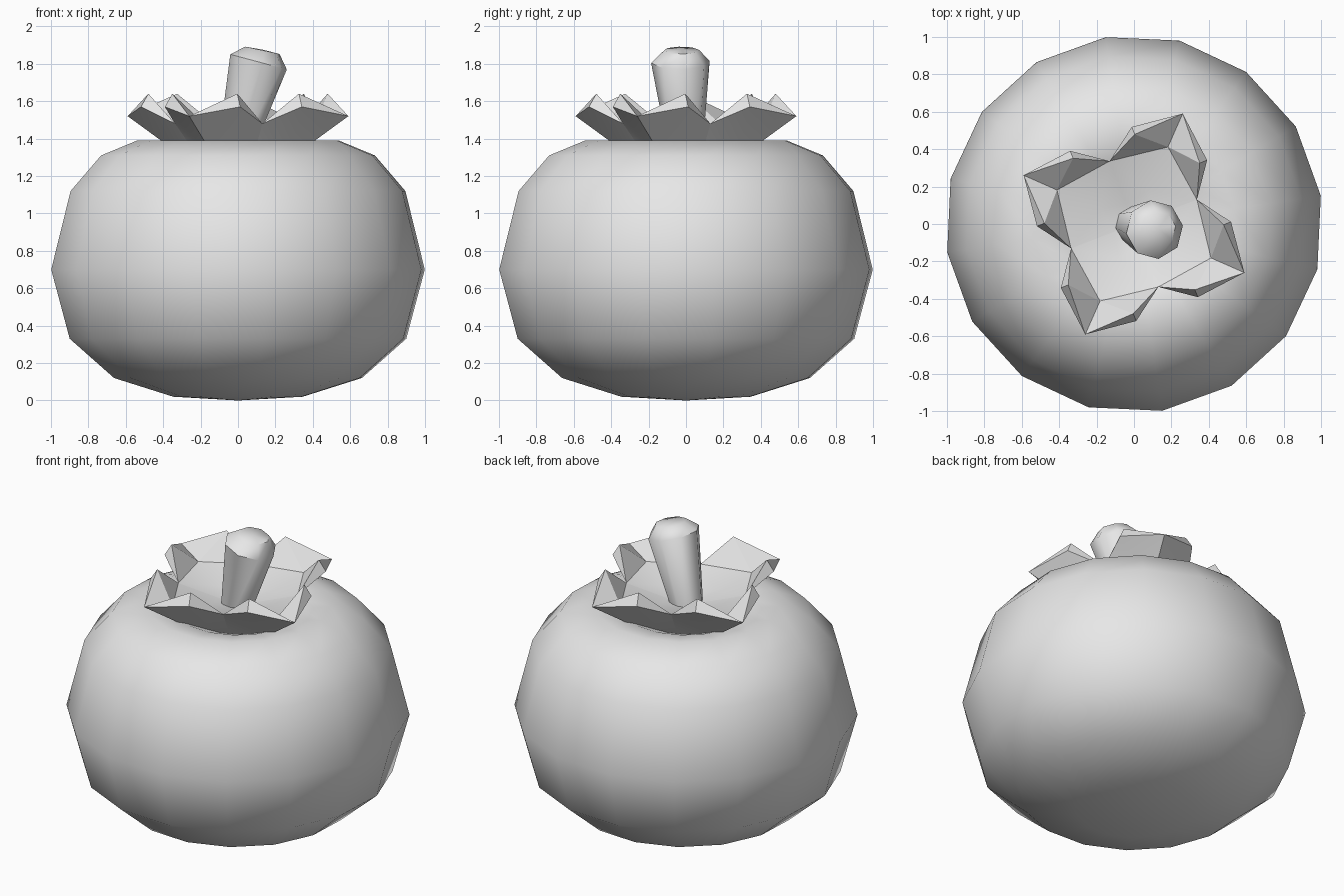
import bpy, math
from mathutils import Vector, Matrix

if "Cube" in bpy.data.objects:
    bpy.data.objects.remove(bpy.data.objects["Cube"])


def make_object(name, verts, faces, mat, angle=None):
    mesh = bpy.data.meshes.new(name)
    mesh.from_pydata([tuple(v) for v in verts], [], faces)
    mesh.materials.append(mat)
    mesh.update()
    obj = bpy.data.objects.new(name, mesh)
    bpy.context.collection.objects.link(obj)
    bpy.ops.object.select_all(action='DESELECT')
    obj.select_set(True)
    bpy.context.view_layer.objects.active = obj
    if angle is None:
        bpy.ops.object.shade_smooth()
    else:
        bpy.ops.object.shade_smooth_by_angle(angle=math.radians(angle))
    return obj


def bridge_rings(rings):
    """Closed skin over rings listed from bottom to top; one-point ends become fans."""
    verts, faces, start = [], [], []
    for r in rings:
        start.append(len(verts))
        verts += r
    for k in range(len(rings) - 1):
        a, b = start[k], start[k + 1]
        na, nb = len(rings[k]), len(rings[k + 1])
        n = max(na, nb)
        for i in range(n):
            j = (i + 1) % n
            if na == 1:
                faces.append((a, b + j, b + i))
            elif nb == 1:
                faces.append((a + i, a + j, b))
            else:
                faces.append((a + i, a + j, b + j, b + i))
    return verts, faces


def ring(centre, radius, sides, phase=0.0, tilt=0.0):
    c = Vector(centre)
    if radius == 0:
        return [c]
    rot = Matrix.Rotation(tilt, 3, 'Y')
    angles = [phase + 2 * math.pi * i / sides for i in range(sides)]
    return [c + rot @ Vector((radius * math.cos(t), radius * math.sin(t), 0)) for t in angles]


grey = bpy.data.materials.new("pale grey")
grey.diffuse_color = (0.8, 0.8, 0.8, 1)
grey.use_nodes = True
grey.node_tree.nodes["Principled BSDF"].inputs["Base Color"].default_value = grey.diffuse_color

# Squat fruit with a dimple on top
profile = [(0, 0), (0.35, 0.02), (0.67, 0.12), (0.91, 0.33), (1.01, 0.70),
           (0.905, 1.12), (0.74, 1.31), (0.545, 1.39), (0.38, 1.36), (0.2, 1.28), (0, 1.25)]
v, f = bridge_rings([ring((0, 0, z), r, 16, math.radians(8.6)) for r, z in profile])
make_object("fruit_body", v, f, grey)

# Four cupped leaves: half outline as (outward, sideways, height), mirrored across the leaf axis
centre_line = [(0.645, 0, 1.52), (0.45, 0, 1.48), (0.2, 0, 1.42),
               (0, 0, 1.39), (0.30, 0, 1.29), (0, 0, 1.27)]
side = [(0.47, 0.22, 1.57), (0.44, 0.19, 1.64), (0.255, 0.255, 1.48),
        (0.08, 0.08, 1.41), (0.15, 0.15, 1.28)]
T, M, N, O, D, P = range(6)
C, L, B, A, E = range(6, 11)
half_faces = [(T, C, L), (T, L, M), (C, B, L), (L, B, M), (M, B, N), (N, B, A), (N, A, O),
              (C, T, D), (B, C, D), (B, D, E), (E, D, P)]
verts, faces = [], []
for k in range(4):
    rot = Matrix.Rotation(math.radians(-23.8 + 90 * k), 3, 'Z')
    base = len(verts)
    verts += [rot @ Vector(p) for p in centre_line]
    verts += [rot @ Vector(p) for p in side]
    verts += [rot @ Vector((x, -y, z)) for x, y, z in side]
    for face in half_faces:
        faces.append(tuple(base + i for i in face))
        faces.append(tuple(base + (i if i < 6 else i + 5) for i in reversed(face)))
make_object("leaf_crown", verts, faces, grey, 30)

# Leaning stem that widens upward, with a chamfered end
sections = [((-0.03, 0, 1.28), 0, 0), ((-0.03, 0, 1.28), 0.085, 5), ((0.11, -0.03, 1.81), 0.158, 15),
            ((0.13, -0.025, 1.872), 0.095, 12), ((0.13, -0.025, 1.876), 0, 0)]
v, f = bridge_rings([ring(c, r, 8, math.radians(8), math.radians(t)) for c, r, t in sections])
make_object("stem", v, f, grey, 50)
